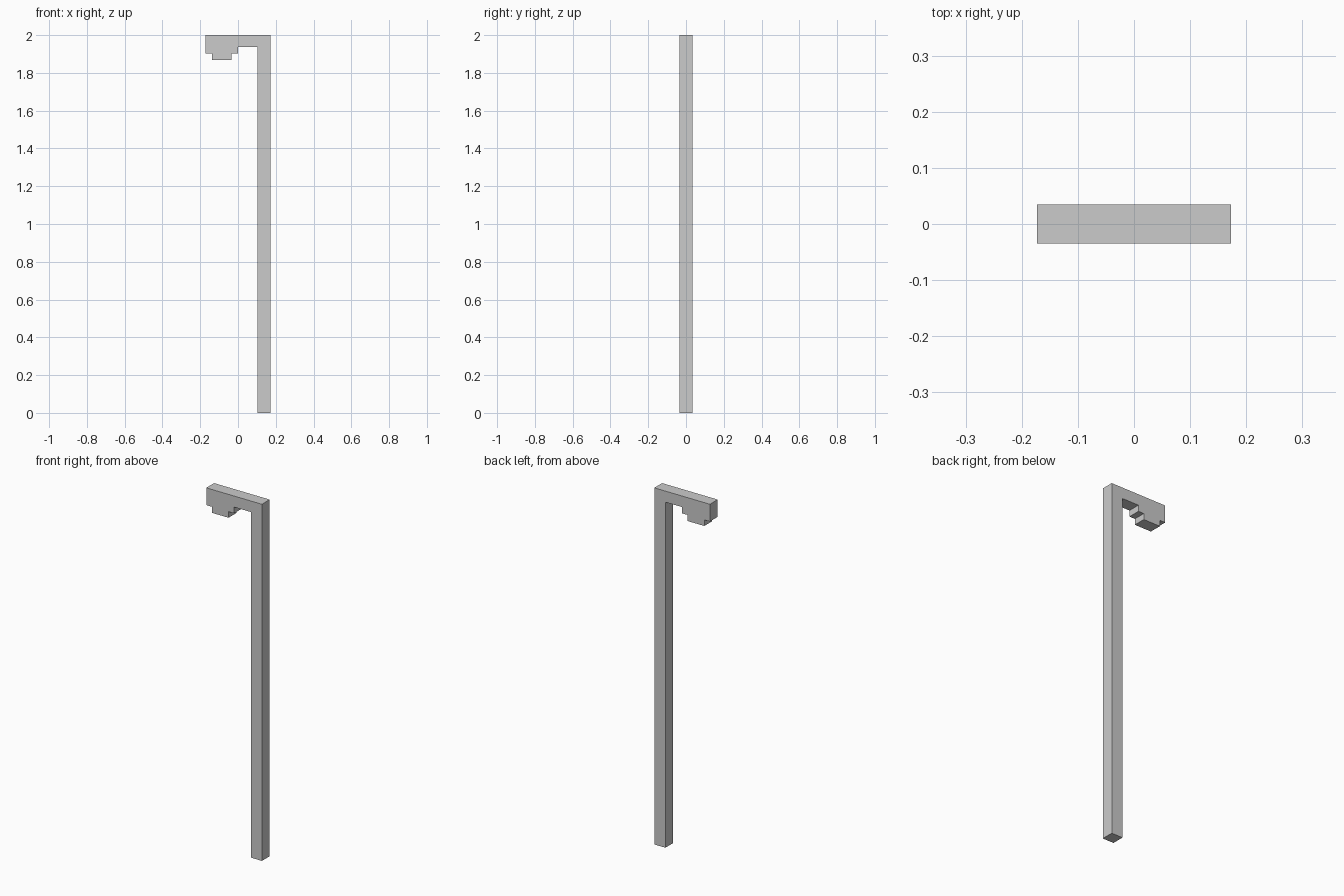
import bpy
import bmesh

if "Cube" in bpy.data.objects:
    bpy.data.objects.remove(bpy.data.objects["Cube"])

DEPTH = 0.069

# Side outline (x, z) of post, arm and stepped lamp head
OUTLINE = [
    (0.1725, 0), (0.1725, 2), (-0.1725, 2),
    (-0.1725, 1.903), (-0.138, 1.903), (-0.138, 1.869),
    (-0.0345, 1.869), (-0.0345, 1.903), (0, 1.903),
    (0, 1.938), (0.1035, 1.938), (0.1035, 0),
]


def extrude_outline(name, outline, depth):
    bm = bmesh.new()
    face = bm.faces.new([bm.verts.new((x, -depth / 2, z)) for x, z in outline])
    result = bmesh.ops.extrude_face_region(bm, geom=[face], use_keep_orig=True)
    moved = [g for g in result["geom"] if isinstance(g, bmesh.types.BMVert)]
    bmesh.ops.translate(bm, verts=moved, vec=(0, depth, 0))
    bmesh.ops.recalc_face_normals(bm, faces=bm.faces)
    mesh = bpy.data.meshes.new(name)
    bm.to_mesh(mesh)
    bm.free()
    obj = bpy.data.objects.new(name, mesh)
    bpy.context.collection.objects.link(obj)
    return obj


# Lamp post in one continuous piece
extrude_outline("lamp_post", OUTLINE, DEPTH)
